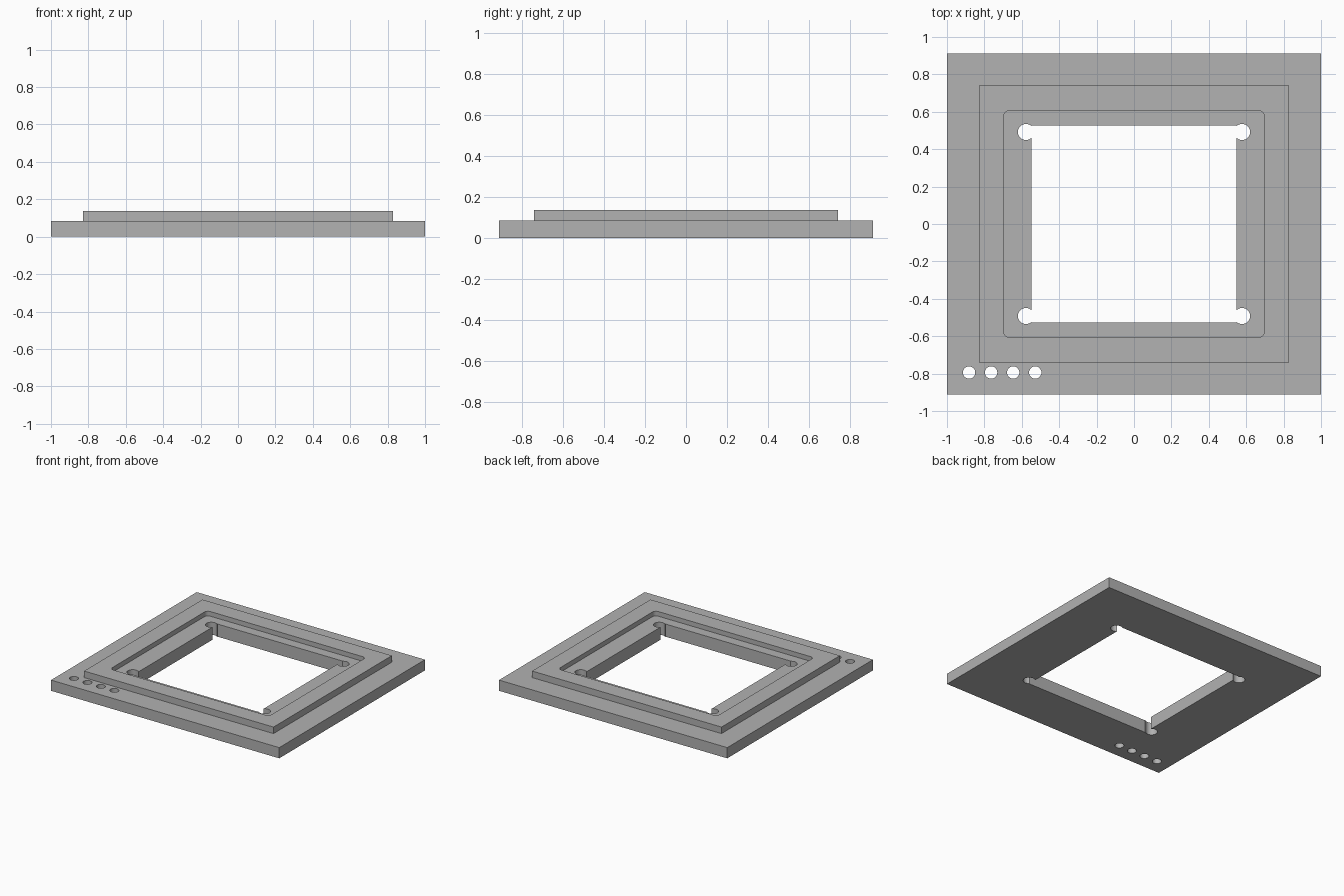
import bpy
import math

if "Cube" in bpy.data.objects:
    bpy.data.objects.remove(bpy.data.objects["Cube"])

grey = bpy.data.materials.new("mid_grey")
grey.diffuse_color = (0.445, 0.445, 0.445, 1.0)
grey.use_nodes = True
grey.node_tree.nodes["Principled BSDF"].inputs["Base Color"].default_value = grey.diffuse_color


def prism(name, outline, z0, z1):
    """Extrude a counter-clockwise outline between two heights."""
    n = len(outline)
    verts = [(x, y, z) for z in (z0, z1) for x, y in outline]
    faces = [tuple(reversed(range(n))), tuple(range(n, 2 * n))]
    faces += [(i, (i + 1) % n, n + (i + 1) % n, n + i) for i in range(n)]
    mesh = bpy.data.meshes.new(name)
    mesh.from_pydata(verts, [], faces)
    mesh.materials.append(grey)
    obj = bpy.data.objects.new(name, mesh)
    bpy.context.collection.objects.link(obj)
    return obj


def rect(hx, hy):
    return [(-hx, -hy), (hx, -hy), (hx, hy), (-hx, hy)]


def circle(cx, cy, r, n=32):
    return [(cx + r * math.cos(2 * math.pi * i / n),
             cy + r * math.sin(2 * math.pi * i / n)) for i in range(n)]


def rounded_rect(hx, hy, r, n=6):
    pts = []
    for k, (sx, sy) in enumerate([(1, 1), (-1, 1), (-1, -1), (1, -1)]):
        for i in range(n + 1):
            a = math.pi / 2 * (k + i / n)
            pts.append((sx * (hx - r) + r * math.cos(a),
                        sy * (hy - r) + r * math.sin(a)))
    return pts


def combine(target, tool, operation):
    """Apply a boolean and discard the tool."""
    mod = target.modifiers.new("cut", 'BOOLEAN')
    mod.operation = operation
    mod.solver = 'EXACT'
    mod.object = tool
    bpy.context.view_layer.objects.active = target
    bpy.ops.object.modifier_apply(modifier=mod.name)
    bpy.data.objects.remove(tool, do_unlink=True)


# Base plate with the raised step
frame = prism("stepped_frame", rect(1.0, 0.912), 0.0, 0.085)
combine(frame, prism("raised_step", rect(0.83, 0.741), 0.04, 0.137), 'UNION')

# Shallow rounded recess and the through window
combine(frame, prism("recess", rounded_rect(0.697, 0.606, 0.03), 0.1, 0.3), 'DIFFERENCE')
combine(frame, prism("window", rect(0.548, 0.527), -0.2, 0.3), 'DIFFERENCE')

# Corner relief holes of the window
for sx in (-1, 1):
    for sy in (-1, 1):
        combine(frame, prism("relief", circle(sx * 0.578, sy * 0.492, 0.043), -0.2, 0.3), 'DIFFERENCE')

# Row of four small holes in the front left corner
for i in range(4):
    combine(frame, prism("small_hole", circle(-0.882 + 0.118 * i, -0.794, 0.033), -0.2, 0.3), 'DIFFERENCE')

# Smooth hole walls, sharp edges
frame.select_set(True)
bpy.context.view_layer.objects.active = frame
bpy.ops.object.shade_smooth_by_angle(angle=math.radians(30))
